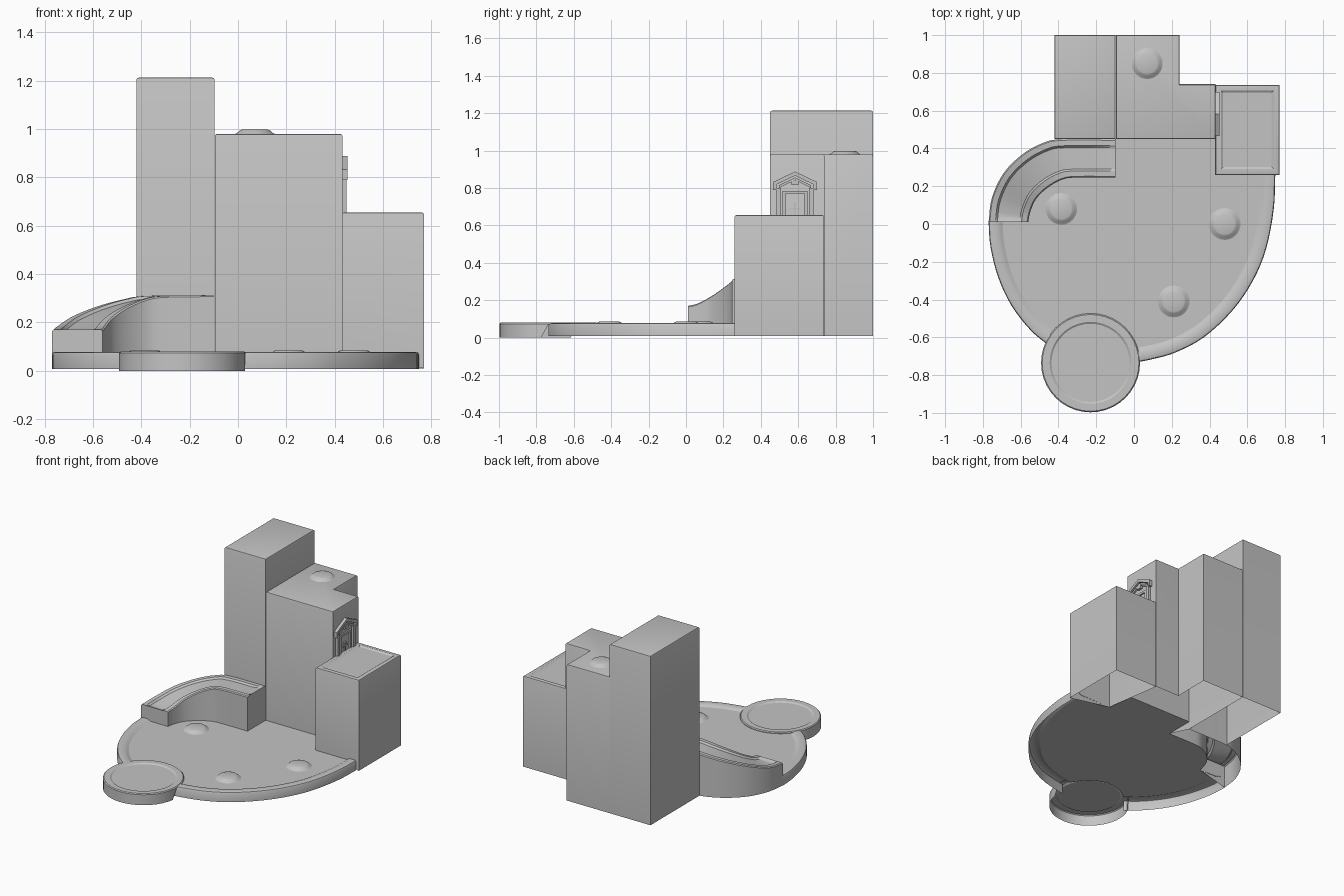
import bpy, bmesh, math
from mathutils import Vector

if "Cube" in bpy.data.objects:
    bpy.data.objects.remove(bpy.data.objects["Cube"])

stone = bpy.data.materials.new("stone_grey")
stone.diffuse_color = (0.55, 0.55, 0.55, 1)
stone.use_nodes = True
stone.node_tree.nodes["Principled BSDF"].inputs["Base Color"].default_value = stone.diffuse_color
FLOOR = 0.066


def build(name, verts, faces):
    bm = bmesh.new()
    vs = [bm.verts.new(v) for v in verts]
    for f in faces:
        bm.faces.new([vs[i] for i in f])
    bmesh.ops.recalc_face_normals(bm, faces=bm.faces)
    # open-bottomed shells must face up
    if sum(f.normal.z * f.calc_area() for f in bm.faces) < -1e-5:
        bmesh.ops.reverse_faces(bm, faces=bm.faces)
    me = bpy.data.meshes.new(name)
    bm.to_mesh(me)
    bm.free()
    me.materials.append(stone)
    ob = bpy.data.objects.new(name, me)
    bpy.context.collection.objects.link(ob)
    bpy.ops.object.select_all(action='DESELECT')
    ob.select_set(True)
    bpy.context.view_layer.objects.active = ob
    bpy.ops.object.shade_smooth_by_angle(angle=math.radians(30))
    return ob


def sheet(name, rows, closed=False, cap=False, ends=False):
    """Quads between rows of points, optional lid on the last row and end caps."""
    n, m = len(rows[0]), len(rows)
    verts = [p for r in rows for p in r]
    faces = []
    for r in range(m - 1):
        for i in range(n if closed else n - 1):
            j = (i + 1) % n
            faces.append((r * n + i, r * n + j, (r + 1) * n + j, (r + 1) * n + i))
    if cap:
        faces.append([(m - 1) * n + i for i in range(n)])
    if ends:
        faces.append([r * n for r in range(m)])
        faces.append([r * n + n - 1 for r in range(m)])
    return build(name, verts, faces)


def smooth(pts, k=4):
    """Catmull-Rom curve through the points."""
    p = [Vector(q) for q in pts]
    p = [2 * p[0] - p[1]] + p + [2 * p[-1] - p[-2]]
    out = []
    for i in range(1, len(p) - 2):
        a, b, c, d = p[i - 1:i + 3]
        for s in range(k):
            t = s / k
            out.append(0.5 * (2 * b + (c - a) * t + (2 * a - 5 * b + 4 * c - d) * t * t
                              + (3 * b - a - 3 * c + d) * t ** 3))
    return out + [p[-2]]


def offset(pts, d, closed):
    """Move a counter-clockwise outline inward by d."""
    n, out = len(pts), []
    for i in range(n):
        p = Vector(pts[i])
        ns = []
        for a, b in ((i - 1, i), (i, i + 1)):
            if closed or (a >= 0 and b < n):
                e = (Vector(pts[b % n]) - Vector(pts[a % n])).normalized()
                ns.append(Vector((-e.y, e.x)))
        if len(ns) == 1:
            ns *= 2
        out.append(p + (ns[0] + ns[1]) * d / (1 + ns[0].dot(ns[1])))
    return out


def profile_rows(pts, prof, closed):
    return [[(q.x, q.y, z) for q in offset(pts, d, closed)] for d, z in prof]


def tower(name, pts, top, bottoms, extra=()):
    """Open-bottomed block with softened top edges."""
    rows = [[(p[0], p[1], b) for p, b in zip(pts, bottoms)]]
    rows += profile_rows(pts, [(0, top - 0.008), (0.003, top - 0.002), (0.009, top), *extra], True)
    sheet(name, rows, closed=True, cap=True)


def circle(cx, cy, r, n=40):
    return [(cx + r * math.cos(2 * math.pi * i / n), cy + r * math.sin(2 * math.pi * i / n))
            for i in range(n)]


# Towers
tower("tall_tower", [(-.42, .45), (-.097, .45), (-.097, 1), (-.42, 1)], 1.213, [.01] * 4)
tower("middle_tower", [(-.096, .45), (.432, .45), (.432, .74), (.24, .74), (.24, 1), (-.096, 1)],
      .98, [FLOOR, FLOOR, .01, .01, .01, .01])
tower("right_tower", [(.43, .26), (.77, .26), (.77, .737), (.43, .737)], .655,
      [FLOOR, .01, .01, .01], [(.03, .655), (.042, .647)])

# Raised rim around the court, in two arcs either side of the front disc
RIM = [(0, .008), (0, .068), (.004, .075), (.012, .078), (.05, .078), (.062, .072), (.075, FLOOR)]
left_arc = smooth([(-.77, .01), (-.76, -.12), (-.72, -.28), (-.65, -.43), (-.55, -.56), (-.45, -.645)])
right_arc = smooth([(0, -.735), (.1, -.715), (.22, -.68), (.37, -.60), (.52, -.46), (.63, -.3),
                    (.70, -.13), (.74, .08), (.748, .26)])
sheet("left_rim", profile_rows(left_arc, RIM, False))
sheet("right_rim", profile_rows(right_arc, RIM, False))

# Curved ramp, with a shallow groove along its top
outer = smooth([(-.77, .01, .17), (-.752, .14, .185), (-.69, .27, .225), (-.59, .37, .265),
                (-.48, .43, .295), (-.38, .449, .31), (-.097, .449, .313)])
inner = smooth([(-.56, .01, .17), (-.55, .06, .182), (-.52, .13, .22), (-.46, .19, .262),
                (-.38, .235, .297), (-.3, .246, .31), (-.097, .246, .313)])
last = len(outer) - 1
rows = [[(o.x, o.y, .01) for o in outer]]
for f, dz in ((0, .006), (.03, 0), (.17, 0), (.22, .012), (.78, .012), (.83, 0), (.97, 0), (1, .006)):
    row = []
    for i, (o, q) in enumerate(zip(outer, inner)):
        p = o.lerp(q, f)
        drop = 0 if i in (0, last) and .1 < f < .9 else dz
        row.append((p.x, p.y, p.z - drop))
    rows.append(row)
rows.append([(q.x, q.y, FLOOR) for q in inner])
sheet("curved_ramp", rows, ends=True)

# Court floor
DX, DY = -.23, -.735
edge = [tuple(p) for p in offset(left_arc, .075, False)]
edge += [(DX + .22 * math.cos(math.radians(a)), DY + .22 * math.sin(math.radians(a)))
         for a in range(125, 29, -8)]
edge += [tuple(p) for p in offset(right_arc, .075, False)]
edge += [(.43, .26), (.43, .45), (-.097, .45)] + [(q.x, q.y) for q in reversed(inner)]
build("court_floor", [(x, y, FLOOR) for x, y in edge], [list(range(len(edge)))])

# Front disc, with its wall only outside the court
ring = circle(DX, DY, .262)
rows = [[(x, y, .07 if (x - DX) * .35 + (y - DY) > .07 else 0) for x, y in ring]]
rows += profile_rows(ring, [(0, .074), (.006, .08), (.045, .08), (.055, .073)], True)
sheet("front_disc", rows, closed=True, cap=True)

# Round pads
for k, (x, y, z) in enumerate([(-.385, .08, FLOOR), (.48, 0, FLOOR), (.21, -.41, FLOOR), (.07, .85, .979)]):
    sheet("round_pad_%d" % (k + 1),
          profile_rows(circle(x, y, .084, 32), [(0, z), (.012, z + .007), (.022, z + .016), (.03, z + .019)], True),
          closed=True, cap=True)


# Doorway on the middle tower, above the right tower
def plate(name, yz, x1, x0=.43):
    sheet_rows = [[(x, .583 + y, z) for y, z in yz] for x in (x0, x1)]
    n = len(yz)
    ob = sheet(name, sheet_rows, closed=True, cap=True)
    return ob


def bar(name, y0, y1, z0, z1, x1):
    plate(name, [(y0, z0), (y1, z0), (y1, z1), (y0, z1)], x1)


for s, side in ((-1, "left"), (1, "right")):
    plate("door_roof_" + side, [(0, .888), (s * .117, .832), (s * .117, .79), (s * .1, .79),
                                (s * .1, .818), (0, .866)], .453)
    plate("door_gable_" + side, [(0, .856), (s * .085, .815), (s * .085, .80), (0, .842)], .446)
    bar("door_post_" + side, s * .075, s * .1, .65, .80, .45)
    bar("door_jamb_" + side, s * .05, s * .066, .65, .785, .442)
bar("door_lintel", -.066, .066, .77, .785, .442)
bar("door_lamp", -.018, .018, .815, .84, .45)
# Small handle ornament inside the doorway
bar("ornament_stem", -.006, .006, .65, .70, .438)
bar("ornament_arms", -.025, .025, .685, .693, .438)
plate("ornament_top", [(.011 * math.cos(a * math.pi / 4), .711 + .011 * math.sin(a * math.pi / 4))
                       for a in range(8)], .44)
